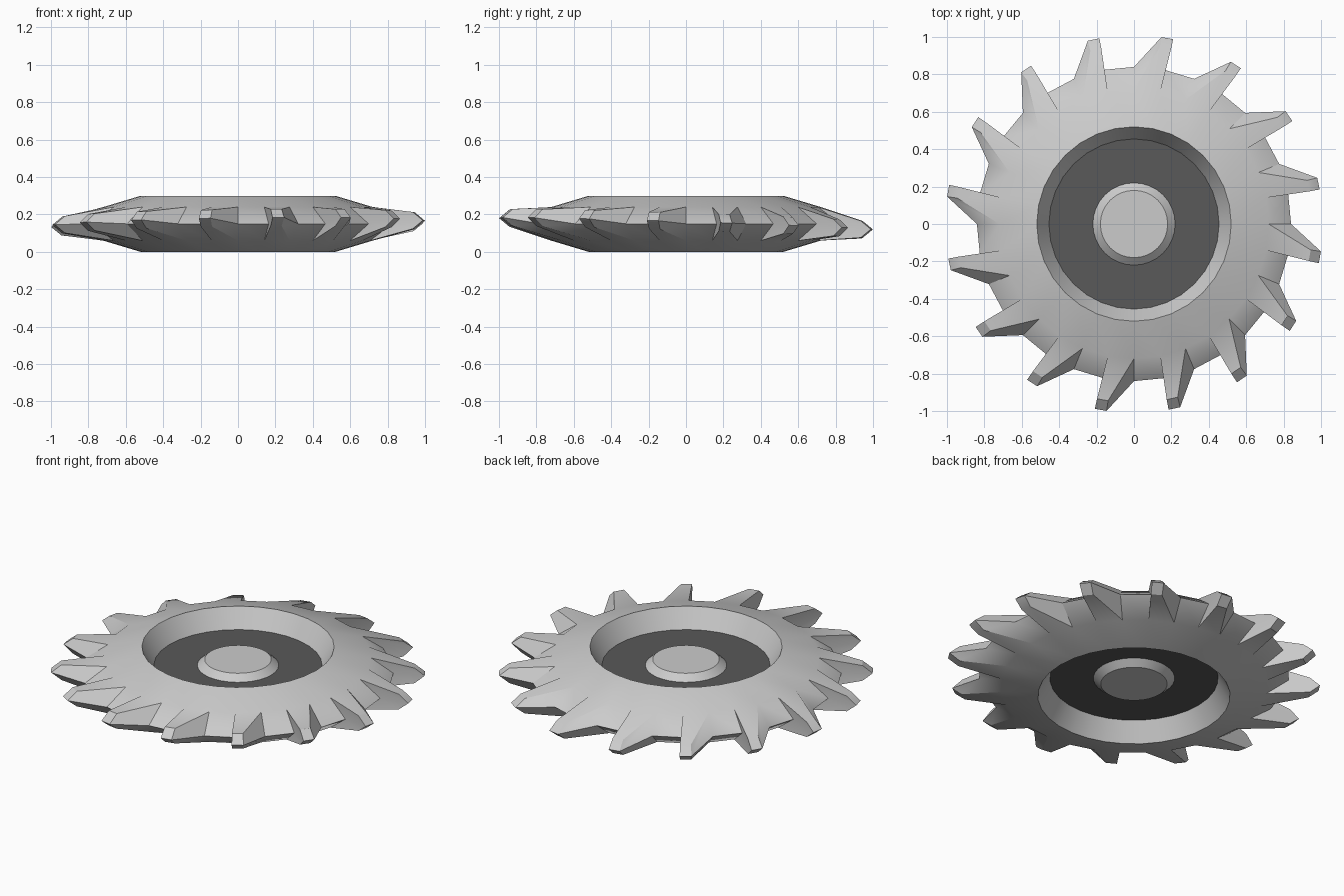
import bpy, bmesh, math

if "Cube" in bpy.data.objects:
    bpy.data.objects.remove(bpy.data.objects["Cube"])

N = 32                     # sides of the wheel; every second one carries a tooth
MID = 0.15


def polar(r, deg, z):
    a = math.radians(deg)
    return (r * math.cos(a), r * math.sin(a), z)


def finish(bm, name, mat=None):
    bmesh.ops.recalc_face_normals(bm, faces=bm.faces)
    me = bpy.data.meshes.new(name)
    bm.to_mesh(me)
    bm.free()
    ob = bpy.data.objects.new(name, me)
    bpy.context.collection.objects.link(ob)
    if mat:
        me.materials.append(mat)
    bpy.ops.object.select_all(action='DESELECT')
    ob.select_set(True)
    bpy.context.view_layer.objects.active = ob
    bpy.ops.object.shade_smooth_by_angle(angle=math.radians(30))
    return ob


def rings(bm, profile):
    return [[bm.verts.new(polar(r, i * 360 / N, z)) for r, z in profile]
            for i in range(N)]


def spin(bm, profile, cap=None):
    cols = rings(bm, profile)
    for i in range(N):
        a, b = cols[i], cols[(i + 1) % N]
        for j in range(len(profile) - 1):
            bm.faces.new((a[j], b[j], b[j + 1], a[j + 1]))
    for j in cap or ():
        bm.faces.new([c[j] for c in cols])


# toothed wheel: bevelled rim with recess walls, teeth grown from alternate rim segments
profile = [(0.455, 0.19), (0.52, 0.30), (0.72, 0.24), (0.84, MID),
           (0.72, 0.06), (0.52, 0.0), (0.455, 0.11)]
bm = bmesh.new()
cols = rings(bm, profile)
for i in range(N):
    a, b = cols[i], cols[(i + 1) % N]
    tooth = i % 2 == 1
    for j in range(6):
        if not (tooth and j in (2, 3)):
            bm.faces.new((a[j], b[j], b[j + 1], a[j + 1]))
    if not tooth:
        continue
    # narrow swept tip; the ring of tips is slightly tilted
    start = i * 360 / N
    tips = []
    for off in (-0.7, 2.9):
        x, y, _ = polar(1, start + off, 0)
        z = MID - 0.032 * y + 0.012 * x
        tips.append([bm.verts.new(polar(r, start + off, z + dz))
                     for r, dz in ((0.955, 0.045), (1.01, 0), (0.955, -0.045))])
    ta, tb = tips
    bm.faces.new((a[2], b[2], tb[0], ta[0]))
    bm.faces.new((a[4], b[4], tb[2], ta[2]))
    for root, tip in ((a, ta), (b, tb)):
        for k in range(2):
            bm.faces.new((root[2 + k], root[3 + k], tip[k + 1], tip[k]))
    for k in range(2):
        bm.faces.new((ta[k], tb[k], tb[k + 1], ta[k + 1]))
finish(bm, "toothed_wheel")

# dark web at the bottom of both recesses
dark = bpy.data.materials.new("dark_grey")
dark.diffuse_color = (0.1, 0.1, 0.1, 1)
dark.use_nodes = True
dark.node_tree.nodes["Principled BSDF"].inputs["Base Color"].default_value = dark.diffuse_color
bm = bmesh.new()
for z in (0.19, 0.11):
    spin(bm, [(0.22, z), (0.455, z)])
web = finish(bm, "recessed_web", dark)
for p in web.data.polygons:          # upper ring faces up, lower ring faces down
    if (p.normal.z > 0) != (p.center.z > MID):
        p.flip()

# tapered hub caps on both sides
bm = bmesh.new()
spin(bm, [(0.22, 0.19), (0.18, 0.225)], cap=(1,))
spin(bm, [(0.22, 0.11), (0.18, 0.075)], cap=(1,))
hub = finish(bm, "hub_caps")
for p in hub.data.polygons:
    if (p.normal.z > 0) != (p.center.z > MID):
        p.flip()
